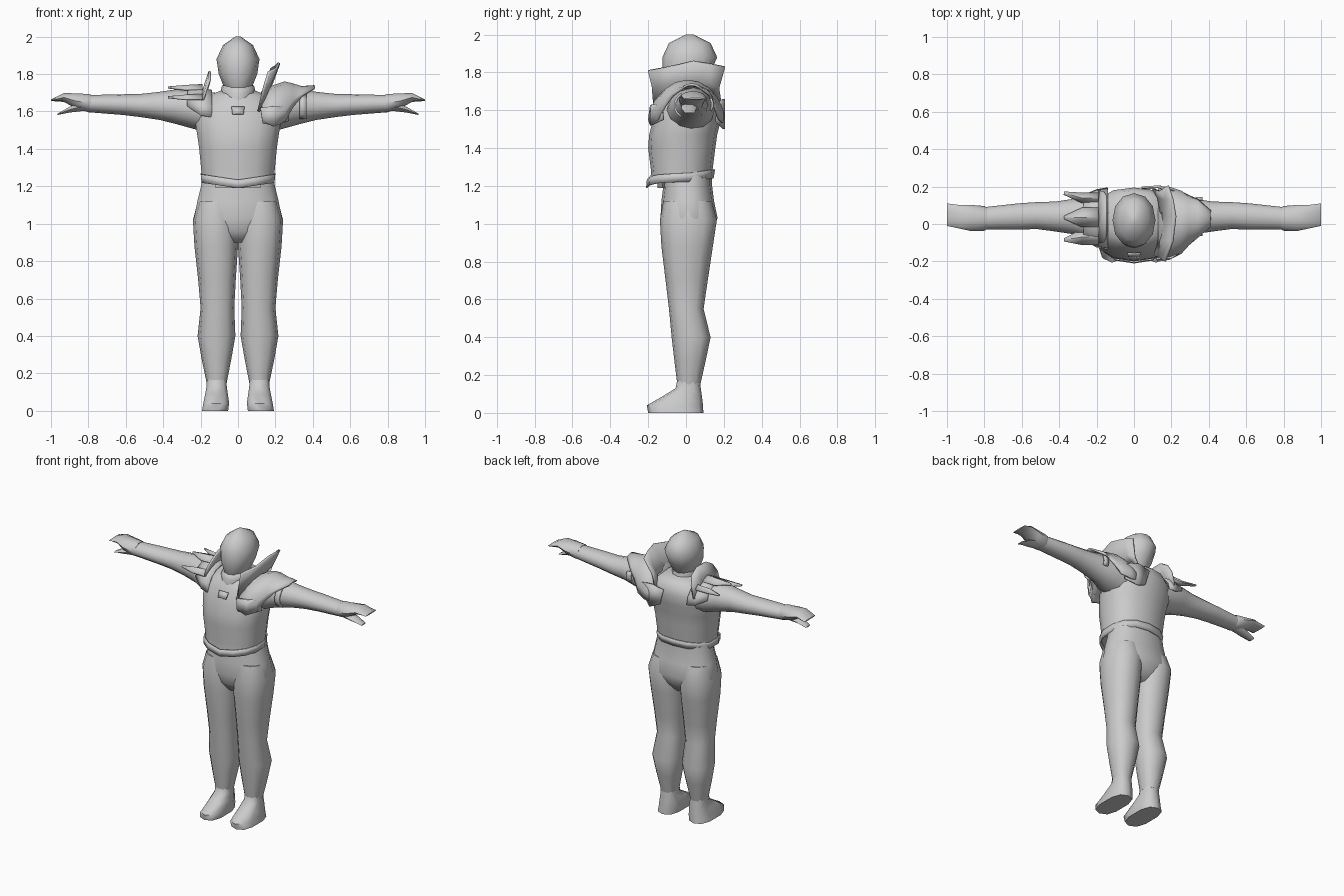
import bpy, bmesh, math

GREY = bpy.data.materials.new("plain_grey")
GREY.diffuse_color = (0.6, 0.6, 0.6, 1)


def loft(name, rows, closed=True, caps=True, thick=0.0, angle=50):
    """Skin rows of points; closed rows make tubes, open rows make sheets."""
    bm = bmesh.new()
    vs = [[bm.verts.new(p) for p in r] for r in rows]
    n = len(rows[0])
    for a, b in zip(vs, vs[1:]):
        for i in range(n if closed else n - 1):
            j = (i + 1) % n
            bm.faces.new((a[i], a[j], b[j], b[i]))
    if closed and caps:
        bm.faces.new(vs[0])
        bm.faces.new(vs[-1])
    bmesh.ops.recalc_face_normals(bm, faces=bm.faces)
    me = bpy.data.meshes.new(name)
    bm.to_mesh(me)
    bm.free()
    me.materials.append(GREY)
    ob = bpy.data.objects.new(name, me)
    bpy.context.collection.objects.link(ob)
    if thick:
        m = ob.modifiers.new("thickness", 'SOLIDIFY')
        m.thickness = thick
        m.offset = 0
    bpy.ops.object.select_all(action='DESELECT')
    ob.select_set(True)
    bpy.context.view_layer.objects.active = ob
    bpy.ops.object.shade_smooth_by_angle(angle=math.radians(angle))
    return ob


def ring(z, x0, x1, y0, y1, n=14, power=0.85):
    """Rounded horizontal section between the given limits."""
    pts = []
    for i in range(n):
        a = 2 * math.pi * i / n - math.pi / 2
        c, s = math.cos(a), math.sin(a)
        c = math.copysign(abs(c) ** power, c)
        s = math.copysign(abs(s) ** power, s)
        pts.append(((x0 + x1) / 2 + c * (x1 - x0) / 2,
                    (y0 + y1) / 2 + s * (y1 - y0) / 2, z))
    return pts


def arc(x, cy, cz, ry, rz, a0=0, a1=360, n=12):
    """Section across the arm, angle measured from the back upward."""
    full = a1 - a0 == 360
    pts = []
    for i in range(n):
        a = math.radians(a0 + (a1 - a0) * i / (n if full else n - 1))
        pts.append((x, cy + ry * math.cos(a), cz + rz * math.sin(a)))
    return pts


def flip(rows, s):
    return [[(s * x, y, z) for x, y, z in r] for r in rows]


def hem(rows):
    """Dip the lower breastplate edge to a point at the front."""
    return [[(x, y, z + 0.15 * abs(x) if y < 0 else z + 0.03 + 0.15 * y)
             for x, y, z in r] for r in rows]


# Head and neck
loft("head", [ring(z, -r, r, a, b, 12, 0.95) for z, r, a, b in (
    (1.69, .045, -.09, .06), (1.73, .075, -.11, .09), (1.80, .103, -.125, .13),
    (1.88, .115, -.125, .165), (1.955, .08, -.09, .13), (2.0, .015, .0, .04))], angle=65)
loft("neck", [ring(z, -r, r, a, b, 12, 1) for z, r, a, b in (
    (1.55, .1, -.12, .13), (1.64, .075, -.13, .11), (1.70, .095, -.13, .1),
    (1.74, .085, -.1, .09))], angle=65)

# Breastplate with rim
loft("breastplate",
     hem([ring(1.20, -.195, .195, -.19, .135)]) +
     [ring(z, -r, r, a, b) for z, r, a, b in (
         (1.28, .20, -.185, .14), (1.40, .212, -.20, .155), (1.47, .222, -.195, .165),
         (1.55, .235, -.175, .185), (1.62, .225, -.15, .195), (1.68, .17, -.12, .18),
         (1.71, .10, -.09, .14))], angle=45)
loft("breastplate_rim", hem([ring(1.19, -.195, .195, -.207, .142),
                             ring(1.235, -.20, .20, -.203, .15)]),
     caps=False, thick=.008)
loft("collar_notch", [[(-.035, -.155, 1.625), (.035, -.155, 1.625)],
                      [(-.03, -.178, 1.585), (.03, -.178, 1.585)]], closed=False, thick=.008)

# Hips and belt
loft("hips", [ring(z, -r, r, a, b) for z, r, a, b in (
    (1.30, .185, -.115, .135), (1.20, .202, -.12, .138), (1.12, .222, -.13, .148),
    (1.03, .24, -.135, .167), (.96, .215, -.12, .14), (.90, .12, -.08, .09))], angle=70)
loft("belt_buckle", [ring(z, -.12, .12, -.15, -.10, 4) for z in (1.19, 1.22)])

for s, side in ((1, "left"), (-1, "right")):
    # Leg and boot
    loft(side + "_leg", flip([ring(z, *q, 12) for z, *q in (
        (1.12, .005, .215, -.12, .135), (1.02, .0, .241, -.138, .163),
        (.88, .0, .233, -.13, .142), (.70, .012, .213, -.108, .115),
        (.55, .02, .200, -.09, .093), (.40, .014, .216, -.076, .13),
        (.28, .035, .195, -.062, .105), (.15, .060, .168, -.046, .076))], s), angle=70)
    loft(side + "_boot", flip([ring(z, *q, 10, .75) for z, *q in (
        (.18, .062, .168, -.045, .074), (.13, .058, .170, -.055, .078),
        (.09, .052, .178, -.12, .084), (.04, .045, .188, -.207, .09),
        (.0, .05, .195, -.20, .092))], s), angle=50)

    # Arm
    loft(side + "_arm", flip([arc(*q) for q in (
        (.12, .02, 1.59, .13, .11), (.23, .03, 1.61, .125, .105),
        (.32, .04, 1.625, .095, .095), (.42, .04, 1.63, .08, .075),
        (.52, .045, 1.632, .072, .062), (.62, .04, 1.637, .07, .055),
        (.80, .03, 1.642, .06, .046))], s), angle=60)
    # Glove: cuffed palm tapering to a flat, wide fingertip edge, and a thumb
    loft(side + "_hand", flip([arc(*q, n=10) for q in (
        (.785, .03, 1.645, .058, .047), (.80, .03, 1.645, .066, .051),
        (.87, .032, 1.657, .07, .042), (.93, .038, 1.675, .063, .025),
        (1.0, .05, 1.66, .06, .004))], s), angle=50)
    loft(side + "_thumb", flip([arc(*q, n=6) for q in (
        (.82, .02, 1.63, .045, .03), (.90, .015, 1.61, .04, .018),
        (.965, .02, 1.585, .025, .004))], s), angle=50)

# Left shoulder: upright guard, domed pauldron and strap
loft("left_guard", [
    [(.11, -.17, 1.60), (.13, -.11, 1.66), (.15, .03, 1.70), (.13, .14, 1.70), (.10, .19, 1.62)],
    [(.14, -.18, 1.73), (.17, -.09, 1.74), (.18, .04, 1.75), (.17, .13, 1.74), (.14, .175, 1.72)],
    [(.165, -.20, 1.81), (.205, -.09, 1.83), (.22, .04, 1.86), (.205, .13, 1.845), (.18, .205, 1.83)],
], closed=False, thick=.014, angle=40)
loft("left_pauldron", [arc(*q, n=11) for q in (
    (.13, .005, 1.56, .192, .14, -10, 190), (.19, .005, 1.57, .19, .165, -12, 195),
    (.25, .01, 1.59, .165, .165, -12, 195), (.29, .02, 1.62, .13, .125, 0, 180),
    (.34, .03, 1.65, .105, .08, 20, 160), (.41, .03, 1.70, .05, .035, 40, 140))],
    closed=False, thick=.012, angle=35)
loft("left_chest_flap", [
    [(.12, -.185, 1.62), (.20, -.18, 1.63), (.27, -.13, 1.63)],
    [(.13, -.195, 1.55), (.19, -.185, 1.52), (.27, -.12, 1.55)]], closed=False, thick=.012)
loft("left_back_flap", [
    [(.04, .195, 1.64), (.13, .20, 1.66), (.22, .17, 1.64)],
    [(.07, .19, 1.53), (.14, .20, 1.50), (.21, .16, 1.54)]], closed=False, thick=.012)
loft("left_arm_strap", [arc(x, .04, 1.625, .10, .08, 130, 230, 6) for x in (.33, .365)],
     closed=False, thick=.012)
loft("left_strap_tab", [arc(x, .04, 1.63, .10, .08, -25, 25, 4) for x in (.33, .365)],
     closed=False, thick=.012)

# Right shoulder: rounded guard, cap and three spikes
loft("right_guard", [
    [(-.195, -.10, 1.64), (-.20, .0, 1.66), (-.20, .09, 1.66), (-.185, .18, 1.63)],
    [(-.17, -.10, 1.72), (-.175, .0, 1.74), (-.175, .09, 1.74), (-.165, .175, 1.72)],
    [(-.15, -.07, 1.775), (-.15, .0, 1.815), (-.15, .09, 1.815), (-.15, .15, 1.775)],
], closed=False, thick=.014, angle=40)
loft("right_pauldron", [arc(*q, n=9) for q in (
    (-.14, .03, 1.58, .16, .13, 0, 185), (-.20, .03, 1.59, .15, .13, 0, 185),
    (-.27, .035, 1.62, .115, .095, 5, 175))], closed=False, thick=.012, angle=35)
for i, (y, z, tip, w) in enumerate(((.14, 1.70, .165, .025), (.035, 1.727, .035, .05),
                                    (-.07, 1.675, -.085, .04))):
    loft("right_spike_%d" % (i + 1), [
        [(-.19, y - w, z - .01), (-.19, y, z + .015), (-.19, y + w, z - .01)],
        [(-.28, y - w, z - .01), (-.28, y, z + .01), (-.28, y + w, z - .01)],
        [(-.375, tip - .006, z), (-.375, tip, z + .002), (-.375, tip + .006, z)]],
        closed=False, thick=.01, angle=30)
